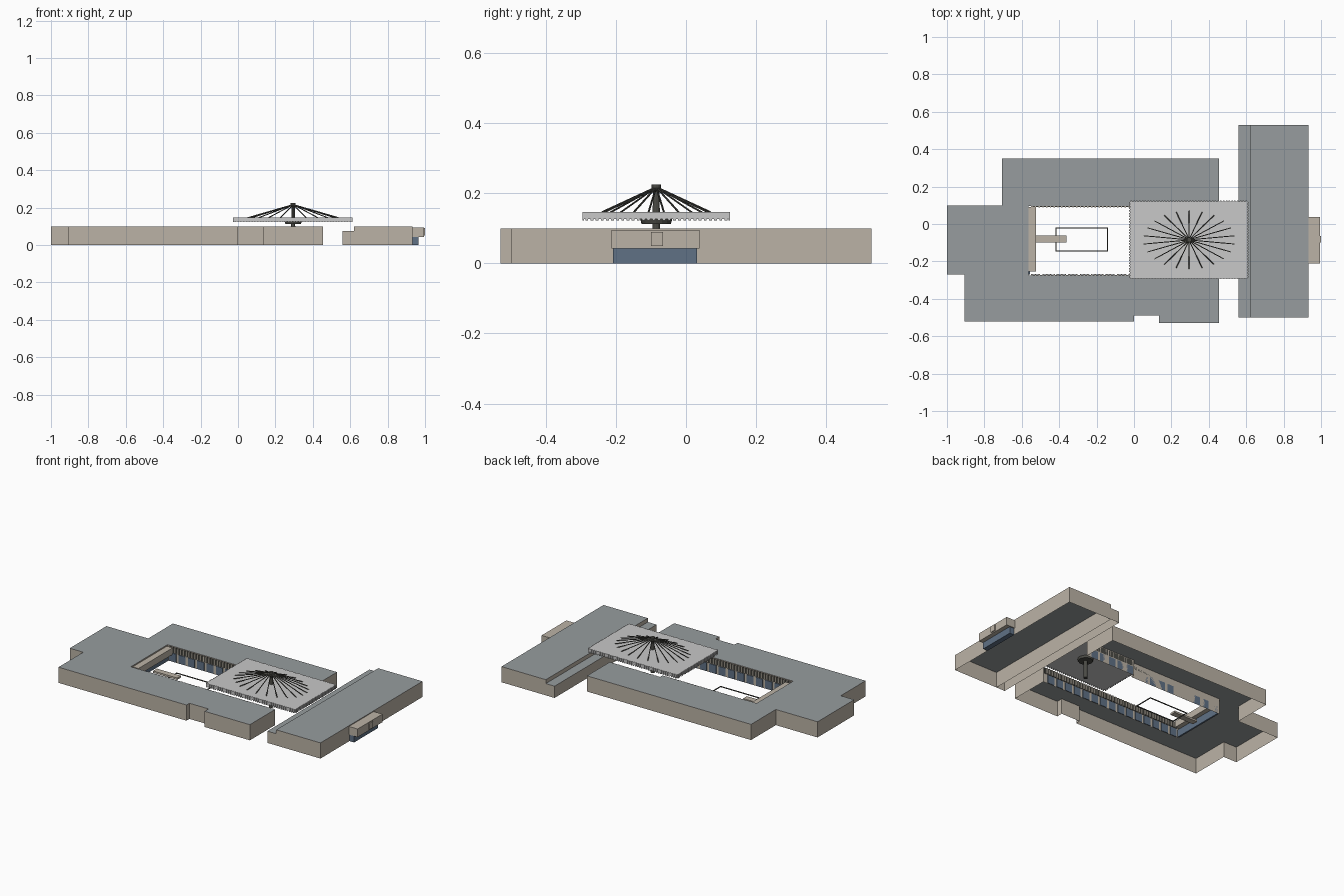
import bpy, bmesh, math
from mathutils import Vector

if "Cube" in bpy.data.objects:
    bpy.data.objects.remove(bpy.data.objects["Cube"])


def material(name, rgb):
    m = bpy.data.materials.new(name)
    m.diffuse_color = (*rgb, 1)
    m.use_nodes = True
    m.node_tree.nodes["Principled BSDF"].inputs["Base Color"].default_value = m.diffuse_color
    return m


ROOF = material("roof_grey", (0.31, 0.335, 0.345))
WALL = material("wall_beige", (0.50, 0.45, 0.38))
GLASS = material("window_blue", (0.115, 0.165, 0.235))
CANOPY = material("canopy_light_grey", (0.58, 0.58, 0.58))
DARK = material("steel_dark", (0.07, 0.07, 0.06))


def finish(bm, name, mats):
    me = bpy.data.meshes.new(name)
    bm.to_mesh(me)
    bm.free()
    for m in mats:
        me.materials.append(m)
    ob = bpy.data.objects.new(name, me)
    bpy.context.collection.objects.link(ob)
    return ob


def shell(name, outline, z):
    """Open-bottomed block: grey roof on beige walls, outline counter-clockwise."""
    bm = bmesh.new()
    low = [bm.verts.new((x, y, 0)) for x, y in outline]
    top = [bm.verts.new((x, y, z)) for x, y in outline]
    bm.faces.new(top).material_index = 0
    n = len(outline)
    for i in range(n):
        j = (i + 1) % n
        bm.faces.new((low[i], low[j], top[j], top[i])).material_index = 1
    return finish(bm, name, [ROOF, WALL])


def boxes(name, mat, spans):
    """One object from boxes given as (x0, x1, y0, y1, z0, z1)."""
    bm = bmesh.new()
    for x0, x1, y0, y1, z0, z1 in spans:
        vs = bmesh.ops.create_cube(bm, size=1)["verts"]
        for v in vs:
            v.co = (x0 + (v.co.x + 0.5) * (x1 - x0),
                    y0 + (v.co.y + 0.5) * (y1 - y0),
                    z0 + (v.co.z + 0.5) * (z1 - z0))
    return finish(bm, name, [mat])


def lathe(bm, cx, cy, z0, z1, r0, r1, seg=12):
    vs = bmesh.ops.create_cone(bm, cap_ends=True, segments=seg, radius1=r0,
                               radius2=r1, depth=z1 - z0)["verts"]
    bmesh.ops.translate(bm, verts=vs, vec=(cx, cy, (z0 + z1) / 2))


# Main U-shaped building around the courtyard
shell("main_building", [
    (-1, -.27), (-.905, -.27), (-.905, -.52), (0, -.52), (0, -.49),
    (.135, -.49), (.135, -.53), (.455, -.53), (.455, -.275), (-.565, -.275),
    (-.565, .095), (.1, .095), (.1, .12), (.455, .12), (.455, .35),
    (-.705, .35), (-.705, .1), (-1, .1)], 0.10)

# East wing with its lower strip on the courtyard side
shell("east_wing", [(.62, -.5), (.933, -.5), (.933, .53), (.62, .53)], 0.10)
shell("east_wing_low_strip", [(.558, -.5), (.62, -.5), (.62, .53), (.558, .53)], 0.075)

# Entrance on the east wall
boxes("entrance_hood", WALL, [(.933, .994, -.212, .038, .043, .095)])
boxes("entrance_glazing", GLASS, [(.933, .966, -.208, .032, 0, .043)])
boxes("entrance_plate", WALL, [(.994, 1.0, -.1, -.065, .05, .09)])

# Overhang and glazing on the courtyard's west side
boxes("courtyard_hood", WALL, [(-.565, -.525, -.255, .09, .05, .092)])
boxes("courtyard_glazing", GLASS, [(-.565, -.555, -.27, .09, 0.002, .05)])

# Courtyard facades: lower windows and upper fins on both long sides
windows, fins = [], []
for x0, x1, y, side in ((-.55, .45, -.275, 1), (-.55, .09, .095, -1),
                        (.11, .45, .12, -1)):
    x = x0
    while x + 0.05 < x1:
        windows.append((x, x + .048, *sorted((y, y + side * .004)), .003, .056))
        x += .066
    x = x0
    while x < x1:
        fins.append((x, x + .007, *sorted((y, y + side * .008)), .06, .097))
        x += .02
boxes("facade_windows", GLASS, windows)
boxes("facade_fins", WALL, fins)
boxes("facade_band", DARK, [(-.55, .45, -.275, -.272, .06, .096),
                            (-.55, .09, .092, .095, .06, .096),
                            (.11, .45, .117, .12, .06, .096)])

# Courtyard walkway and thin pool rim
boxes("walkway", WALL, [(-.53, -.36, -.1, -.062, .004, .016)])
px0, px1, py0, py1, w = -.42, -.14, -.148, -.02, .005
boxes("pool_rim", DARK, [(px0, px1, py0, py0 + w, 0, .005), (px0, px1, py1 - w, py1, 0, .005),
                         (px0, px0 + w, py0, py1, 0, .005), (px1 - w, px1, py0, py1, 0, .005)])

# Canopy slab with toothed edges
cx0, cx1, cy0, cy1 = -.022, .607, -.291, .121
boxes("canopy", CANOPY, [(cx0, cx1, cy0, cy1, .127, .147)])
teeth, t = [], .004
nx, ny = 42, 28
for i in range(nx):
    x = cx0 + (cx1 - cx0) * (i + .25) / nx
    for y in (cy0 - t, cy1):
        teeth.append((x, x + .008, y, y + t, .123, .147))
for i in range(ny):
    y = cy0 + (cy1 - cy0) * (i + .25) / ny
    for x in (cx0 - t, cx1):
        teeth.append((x, x + t, y, y + .008, .123, .147))
boxes("canopy_teeth", CANOPY, teeth)

# Central mast with collar and cap
mx, my = .295, -.085
bm = bmesh.new()
lathe(bm, mx, my, 0, .215, .013, .009)
lathe(bm, mx, my, .113, .127, .042, .046, 16)
lathe(bm, mx, my, .215, .225, .013, .013)
mast = finish(bm, "mast", [DARK])

# Stay rods fanning from the mast head to the canopy
bm = bmesh.new()
N = 22
for i in range(N):
    a = 2 * math.pi * (i + .5) / N
    p = Vector((mx + .008 * math.cos(a), my + .008 * math.sin(a), .214))
    q = Vector((mx + .245 * math.cos(a), my + .155 * math.sin(a), .146))
    vs = bmesh.ops.create_cone(bm, cap_ends=True, segments=6, radius1=.0028,
                               radius2=.0028, depth=(q - p).length)["verts"]
    rot = (q - p).to_track_quat('Z', 'Y').to_matrix()
    for v in vs:
        v.co = rot @ v.co + (p + q) / 2
finish(bm, "stay_rods", [DARK])
